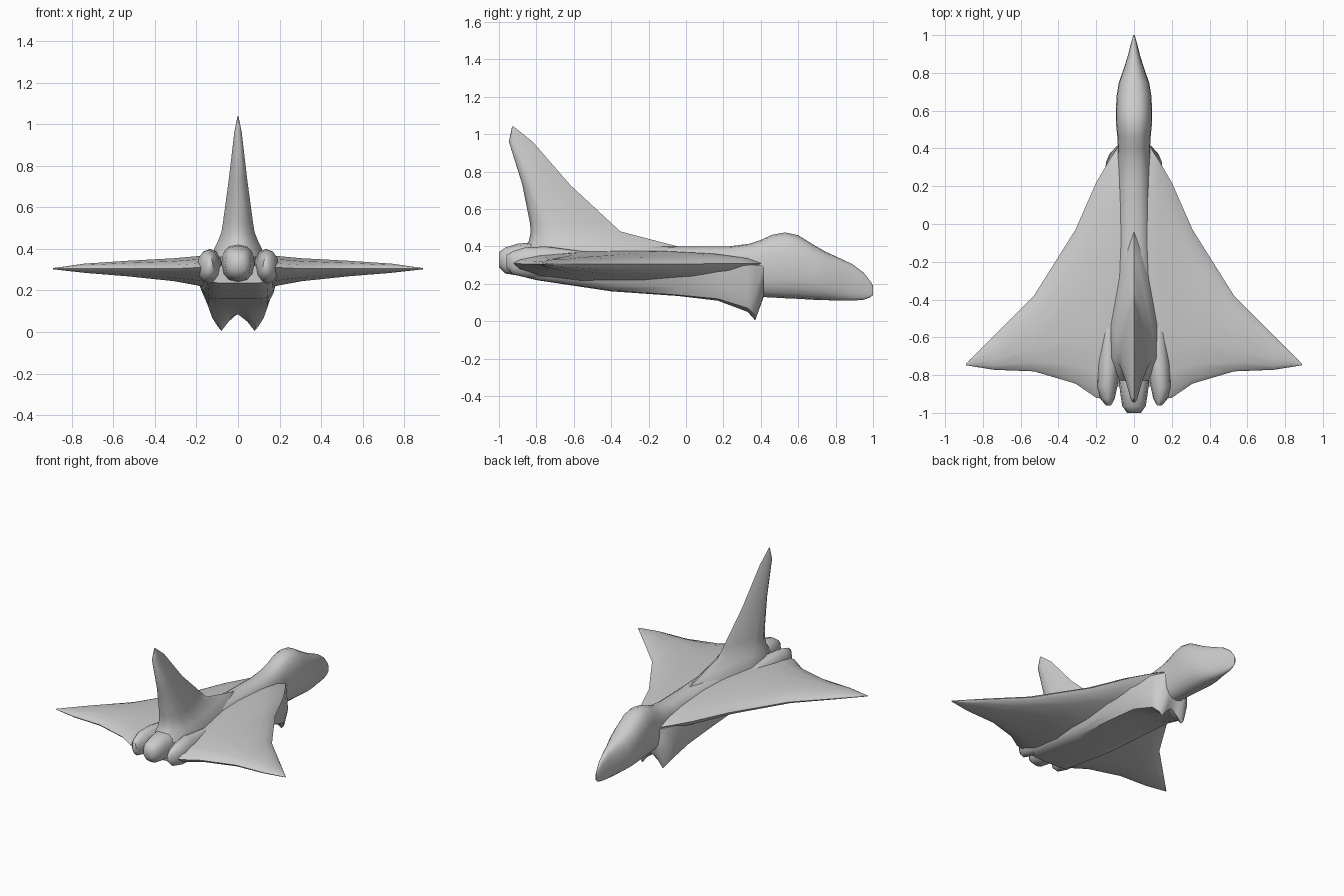
import bpy, bmesh, math


def loft(name, rings, angle=60):
    """Skin closed rings of equal length, cap both ends and shade smooth."""
    bm = bmesh.new()
    loops = [[bm.verts.new(p) for p in ring] for ring in rings]
    n = len(rings[0])
    for a, b in zip(loops, loops[1:]):
        for i in range(n):
            j = (i + 1) % n
            bm.faces.new((a[i], a[j], b[j], b[i]))
    bm.faces.new(loops[0])
    bm.faces.new(loops[-1])
    bmesh.ops.remove_doubles(bm, verts=bm.verts, dist=0.0005)
    bmesh.ops.recalc_face_normals(bm, faces=bm.faces)
    mesh = bpy.data.meshes.new(name)
    bm.to_mesh(mesh)
    bm.free()
    obj = bpy.data.objects.new(name, mesh)
    bpy.context.collection.objects.link(obj)
    bpy.ops.object.select_all(action='DESELECT')
    obj.select_set(True)
    bpy.context.view_layer.objects.active = obj
    bpy.ops.object.shade_smooth_by_angle(angle=math.radians(angle))
    return obj


def oval(y, half, low, high, cx=0.0, n=20, power=2.0):
    """Rounded cross-section standing across the y axis."""
    ring = []
    for k in range(n):
        a = math.tau * k / n
        c, s = math.cos(a), math.sin(a)
        ring.append((cx + half * math.copysign(abs(c) ** (2 / power), c), y,
                     (low + high) / 2 + (high - low) / 2
                     * math.copysign(abs(s) ** (2 / power), s)))
    return ring


# Nose, canopy hump and spine
stations = [(1.0, .003, .14, .19), (.985, .008, .128, .215), (.95, .018, .115, .26),
            (.89, .033, .11, .305), (.82, .055, .11, .338), (.75, .08, .113, .37),
            (.68, .092, .115, .41), (.60, .096, .12, .46), (.53, .095, .123, .475),
            (.46, .088, .127, .462), (.40, .085, .13, .435), (.34, .088, .135, .415),
            (.23, .09, .15, .40), (-.04, .095, .16, .40), (-.35, .10, .18, .41),
            (-.70, .10, .22, .41), (-.84, .07, .25, .40)]
loft("fuselage", [oval(*s, power=2.4) for s in stations])

# Delta wings: fore-and-aft sections stepped out along the span
airfoil = [(0, 0), (.06, .42), (.2, .78), (.42, 1), (.7, 1), (.88, .72), (.97, .35), (1, 0)]


def wing_ring(x, lead, trail, low, high):
    mid = .305 if x > .25 else .31
    top = [(x, lead + (trail - lead) * t, mid + (high - mid) * h) for t, h in airfoil]
    bottom = [(x, lead + (trail - lead) * t, mid + (low - mid) * h)
              for t, h in airfoil[-2:0:-1]]
    return top + bottom


span = [(0, .41, -.79, .2, .37), (.09, .40, -.82, .2, .375), (.13, .34, -.93, .21, .372),
        (.20, .22, -.92, .225, .365), (.31, -.03, -.845, .245, .355),
        (.53, -.38, -.78, .268, .343), (.74, -.59, -.772, .285, .329),
        (.89, -.74, -.748, .302, .308)]
for side, label in ((1, "right"), (-1, "left")):
    loft(label + "_wing", [[(side * x, y, z) for x, y, z in wing_ring(*s)] for s in span])

# Tail fin: horizontal sections stacked upwards
fin_shape = [(0, 0), (.12, .28), (.35, .65), (.62, 1), (.82, 1), (.95, .6), (1, 0)]
fin_levels = [(.36, .05, -.88, .125), (.40, -.04, -.86, .115), (.43, -.16, -.84, .10),
              (.48, -.35, -.83, .08), (.53, -.405, -.835, .072), (.73, -.62, -.875, .045),
              (.96, -.82, -.947, .018), (1.04, -.92, -.93, .002)]
fin = []
for z, lead, trail, half in fin_levels:
    fin.append([(half * w, lead + (trail - lead) * t, z) for t, w in fin_shape]
               + [(-half * w, lead + (trail - lead) * t, z) for t, w in fin_shape[-2:0:-1]])
loft("tail_fin", fin)

# Belly with the two pointed intake lips at its front
belly_halves = [
    (.415, [(0, .30), (.085, .30), (.09, .22), (.08, .15), (.06, .135), (.03, .13), (0, .13)]),
    (.37, [(0, .30), (.11, .30), (.13, .15), (.10, .03), (.08, .005), (.045, .05), (0, .09)]),
    (.33, [(0, .30), (.13, .30), (.147, .16), (.125, .07), (.09, .05), (.045, .065), (0, .085)]),
    (.17, [(0, .30), (.17, .28), (.163, .18), (.142, .12), (.09, .11), (.045, .11), (0, .11)]),
    (-.04, [(0, .30), (.19, .26), (.17, .185), (.145, .14), (.09, .135), (.045, .135), (0, .135)]),
    (-.40, [(0, .30), (.2, .26), (.17, .2), (.145, .165), (.09, .16), (.045, .16), (0, .16)]),
    (-.80, [(0, .32), (.19, .29), (.165, .245), (.14, .222), (.09, .22), (.045, .22), (0, .22)]),
    (-.86, [(0, .33), (.15, .31), (.14, .265), (.12, .24), (.09, .235), (.045, .235), (0, .235)])]
loft("belly", [[(x, y, z) for x, z in half] + [(-x, y, z) for x, z in half[-2:0:-1]]
               for y, half in belly_halves], 50)

# Rounded tail pods on both sides of the exhaust
for side, label in ((1, "right"), (-1, "left")):
    loft(label + "_tail_pod",
         [oval(y, half, low, high, side * cx, 12) for y, half, low, high, cx in
          [(-.45, .03, .25, .36, .13), (-.75, .06, .225, .40, .135), (-.86, .055, .235, .395, .143),
           (-.925, .038, .25, .375, .14), (-.96, .014, .285, .355, .135)]])

# Exhaust nozzle
loft("exhaust_nozzle", [oval(y, half, low, high, 0, 12, 2.4) for y, half, low, high in
                        [(-.70, .085, .24, .41), (-.84, .08, .24, .42), (-.90, .072, .245, .415),
                         (-.965, .062, .255, .395), (-1.0, .036, .29, .37)]])
